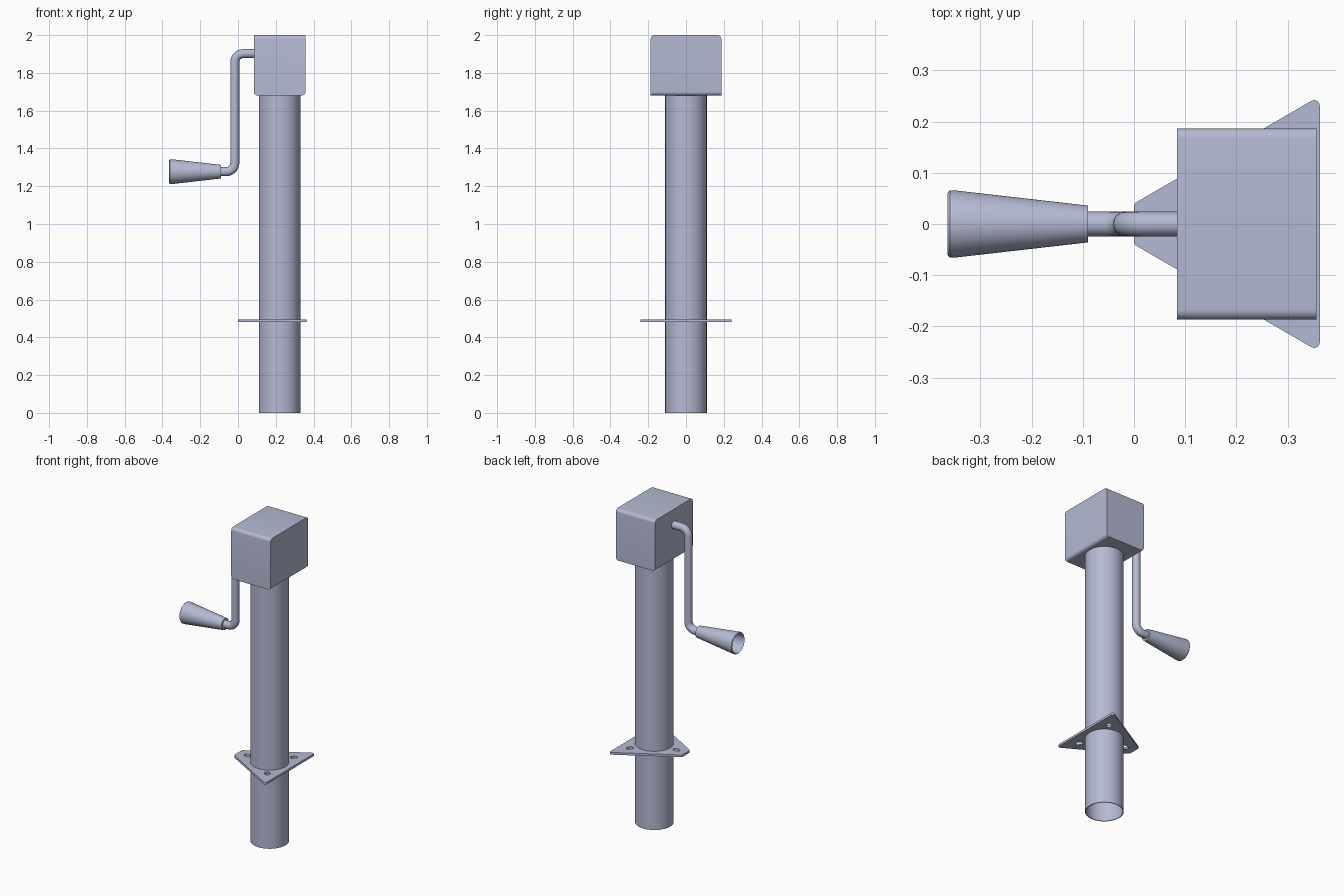
import bpy, bmesh, math
from mathutils import Vector, Matrix

cube = bpy.data.objects.get("Cube")
if cube:
    bpy.data.objects.remove(cube, do_unlink=True)

steel = bpy.data.materials.new("blue_grey_steel")
steel.use_nodes = True
COLOR = (0.46, 0.49, 0.65, 1)
steel.diffuse_color = COLOR
steel.node_tree.nodes["Principled BSDF"].inputs["Base Color"].default_value = COLOR

AXIS_X = 0.22      # centre line of the post
POST_R = 0.11


def finish(obj):
    """Link, colour and shade an object, turning curves into meshes."""
    bpy.context.collection.objects.link(obj)
    bpy.ops.object.select_all(action='DESELECT')
    obj.select_set(True)
    bpy.context.view_layer.objects.active = obj
    if obj.type == 'CURVE':
        bpy.ops.object.convert(target='MESH')
        obj = bpy.context.object
    obj.data.materials.clear()
    obj.data.materials.append(steel)
    bpy.ops.object.shade_smooth_by_angle(angle=math.radians(35))
    return obj


def mesh_object(name, bm):
    bmesh.ops.recalc_face_normals(bm, faces=bm.faces)
    mesh = bpy.data.meshes.new(name)
    bm.to_mesh(mesh)
    bm.free()
    return finish(bpy.data.objects.new(name, mesh))


def lathe(name, profile, matrix, sides=64):
    """Revolve (radius, height) points around z, then place the result."""
    bm = bmesh.new()
    verts = [bm.verts.new((r, 0, h)) for r, h in profile]
    edges = [bm.edges.new(pair) for pair in zip(verts, verts[1:])]
    bmesh.ops.spin(bm, geom=verts + edges, cent=(0, 0, 0), axis=(0, 0, 1),
                   angle=math.tau, steps=sides, use_merge=True)
    bmesh.ops.remove_doubles(bm, verts=bm.verts, dist=1e-5)
    bm.transform(matrix)
    return mesh_object(name, bm)


def round_path(points, radius, closed, steps=8):
    """Replace the corners of a polyline with arcs."""
    pts = [Vector(p) for p in points]
    out = []
    for i, p in enumerate(pts):
        if not closed and i in (0, len(pts) - 1):
            out.append(p)
            continue
        a = (pts[i - 1] - p).normalized()
        b = (pts[(i + 1) % len(pts)] - p).normalized()
        half = a.angle(b) / 2
        centre = p + (a + b).normalized() * radius / math.sin(half)
        start = p + a * radius / math.tan(half) - centre
        end = p + b * radius / math.tan(half) - centre
        for k in range(steps + 1):
            out.append(centre + start.slerp(end, k / steps).normalized() * radius)
    return out


def add_spline(curve, points, closed):
    spline = curve.splines.new('POLY')
    spline.points.add(len(points) - 1)
    for sp, p in zip(spline.points, points):
        sp.co = (p.x, p.y, p.z, 1)
    spline.use_cyclic_u = closed


# Post: open thin-walled tube
lathe("post_tube", [(POST_R - 0.005, 1.69), (POST_R - 0.005, 0), (POST_R, 0), (POST_R, 1.69)],
      Matrix.Translation((AXIS_X, 0, 0)))

# Gear housing: rounded along the top front/back and the bottom side edges
bm = bmesh.new()
bmesh.ops.create_cube(bm, size=1)
bm.transform(Matrix.Translation((0.2205, 0, 1.84)) @ Matrix.Diagonal((0.273, 0.374, 0.32, 1)))
rounded = []
for e in bm.edges:
    d = e.verts[1].co - e.verts[0].co
    top = e.verts[0].co.z > 1.84
    if (top and abs(d.x) > 0.1) or (not top and abs(d.y) > 0.1):
        rounded.append(e)
bmesh.ops.bevel(bm, geom=rounded, offset=0.02, segments=6, profile=0.5, affect='EDGES')
mesh_object("gear_housing", bm)

# Mounting flange: clipped triangle with three radial slots and a post hole
flange = bpy.data.curves.new("mounting_flange", 'CURVE')
flange.dimensions = '2D'
flange.fill_mode = 'BOTH'
flange.extrude = 0.007
outline = [(0.363, -0.25, 0), (0.363, 0.25, 0), (0, 0.04, 0), (0, -0.04, 0)]
centre = Vector((AXIS_X, 0, 0))
add_spline(flange, [p - centre for p in round_path(outline, 0.011, True)], True)
ring = [Vector((math.cos(t), math.sin(t), 0)) for t in
        (math.tau * k / 64 for k in range(64))]
add_spline(flange, [p * (POST_R - 0.002) for p in ring], True)
for turn in (60, 180, 300):
    rot = Matrix.Rotation(math.radians(turn), 3, 'Z')
    slot = [rot @ (p * 0.015 + Vector((0.153 + math.copysign(0.007, p.x), 0, 0)))
            for p in ring[::2]]
    add_spline(flange, slot, True)
obj = bpy.data.objects.new("mounting_flange", flange)
obj.location = (AXIS_X, 0, 0.487)
finish(obj)

# Crank: bent round rod
crank = bpy.data.curves.new("crank_rod", 'CURVE')
crank.dimensions = '3D'
crank.bevel_depth = 0.024
crank.bevel_resolution = 6
crank.use_fill_caps = True
bends = [(0.09, 0, 1.902), (-0.017, 0, 1.902), (-0.017, 0, 1.277), (-0.11, 0, 1.277)]
add_spline(crank, round_path(bends, 0.046, False), False)
finish(bpy.data.objects.new("crank_rod", crank))

# Grip: hollow tapered cup, open at the outer end
grip = [(0, 0), (0.036, 0), (0.066, 0.263), (0.0655, 0.270), (0.061, 0.274),
        (0.058, 0.270), (0.03, 0.02), (0, 0.02)]
lathe("crank_grip", grip,
      Matrix.Translation((-0.09, 0, 1.277)) @ Matrix.Rotation(-math.pi / 2, 4, 'Y'))
